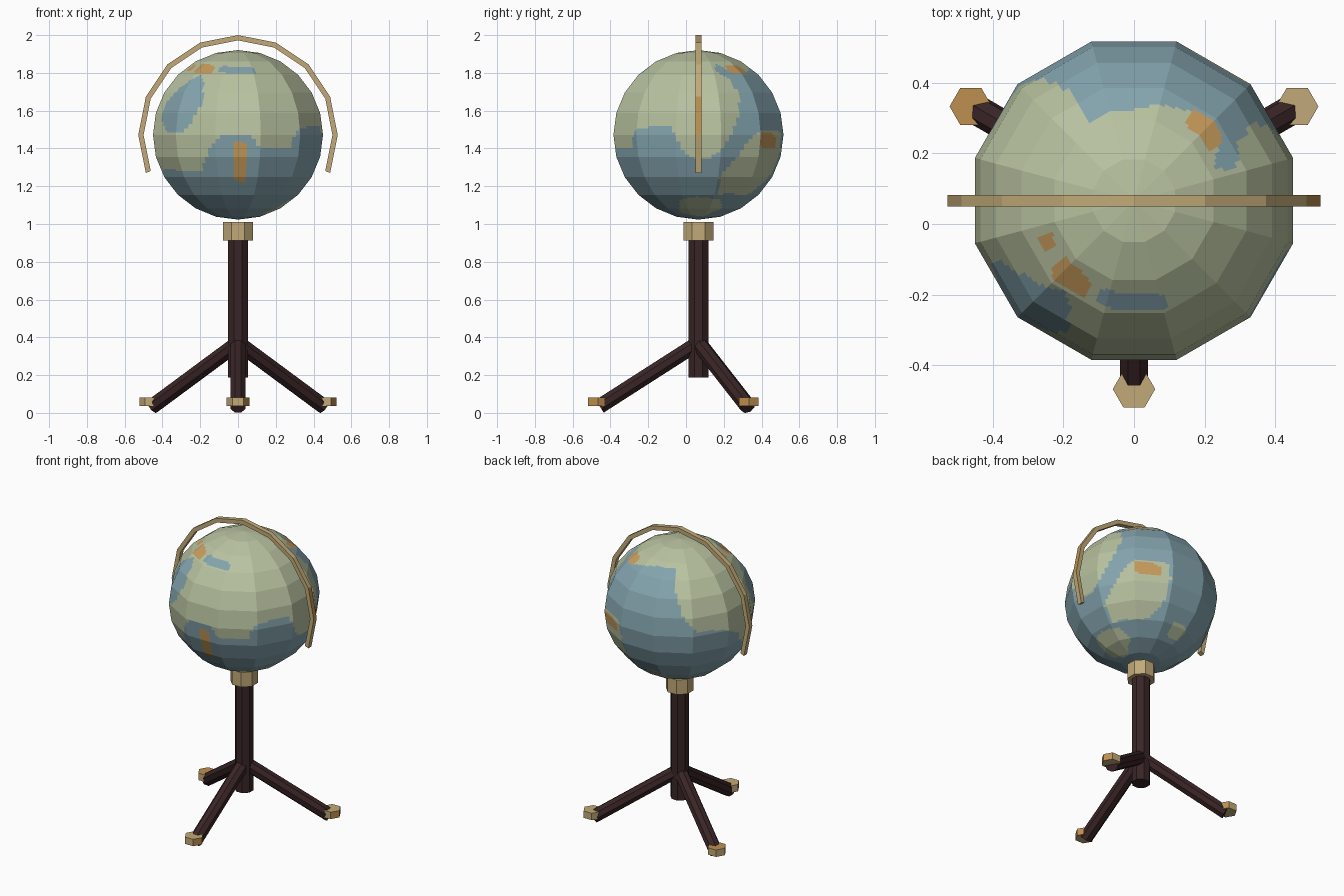
import bpy, bmesh, math
from mathutils import Matrix, Vector

cube = bpy.data.objects.get("Cube")
if cube:
    bpy.data.objects.remove(cube, do_unlink=True)

AXIS_Y = 0.066
GLOBE_Z = 1.472


def material(name, rgb):
    # sRGB bytes to linear base colour
    lin = [((c / 255 + 0.055) / 1.055) ** 2.4 for c in rgb] + [1]
    m = bpy.data.materials.new(name)
    m.use_nodes = True
    m.diffuse_color = lin
    bsdf = next(n for n in m.node_tree.nodes if n.type == "BSDF_PRINCIPLED")
    bsdf.inputs["Base Color"].default_value = lin
    return m


land = material("pale green land", (184, 194, 160))
sea = material("muted blue sea", (132, 164, 174))
ochre = material("ochre highland", (200, 156, 92))
brass = material("brass", (194, 170, 120))
amber = material("worn brass", (190, 144, 80))
wood = material("dark wood", (58, 37, 38))


def finish(name, bm, mats, location=(0, 0, 0)):
    bmesh.ops.recalc_face_normals(bm, faces=bm.faces)
    mesh = bpy.data.meshes.new(name)
    bm.to_mesh(mesh)
    bm.free()
    for m in mats:
        mesh.materials.append(m)
    obj = bpy.data.objects.new(name, mesh)
    obj.location = location
    bpy.context.collection.objects.link(obj)
    return obj


def prism(name, start, end, radius, sides, mats, turn=0.0):
    # straight bar with flat sides between two points
    start, end = Vector(start), Vector(end)
    axis = end - start
    bm = bmesh.new()
    bmesh.ops.create_cone(bm, cap_ends=True, segments=sides, radius1=radius,
                          radius2=radius, depth=axis.length,
                          matrix=Matrix.Rotation(turn, 4, "Z"))
    bm.transform(Vector((0, 0, 1)).rotation_difference(axis).to_matrix().to_4x4())
    return finish(name, bm, mats, (start + end) / 2)


def inside(lon, lat, outline):
    hit = False
    for (x1, y1), (x2, y2) in zip(outline, outline[1:] + outline[:1]):
        if (y1 > lat) != (y2 > lat) and lon < x1 + (lat - y1) * (x2 - x1) / (y2 - y1):
            hit = not hit
    return hit


def patch(west, east, south, north):
    # rectangle with clipped corners
    a, b = (east - west) / 4, (north - south) / 4
    return [(west + a, south), (east, south), (east, north - b), (east - a, north),
            (west, north), (west, south + b)]


# Outlines in longitude (0 at the front, rising toward +x) and latitude
great_sea = [(-90, -90), (-90, -14), (-75, -25), (-28, -26), (-20, -10), (-10, 0),
             (9, 0), (14, -9), (38, -10), (42, 3), (60, 7), (72, 6), (78, -9),
             (85, -16), (97, -17), (106, -10), (112, 0), (120, 16), (123, 30),
             (119, 42), (107, 50), (112, 58), (126, 50), (148, 49), (180, 56),
             (209, 56), (210, 41), (218, 15), (230, 3), (250, 2), (270, -8), (270, -90)]
west_sea = [(-66, 10), (-66, 24), (-55, 35), (-38, 46), (-30, 38), (-27, 24),
            (-34, 8), (-40, 2), (-58, 2)]
south_continent = [(109, -45), (106, -30), (117, -17), (124, -7), (132, 2), (160, 4),
                   (164, -10), (160, -32), (148, -45)]
polar_land = [(55, -70), (72, -50), (88, -48), (112, -50), (125, -62), (100, -75)]
layers = [
    (1, [great_sea, west_sea, patch(-20, 18, 47, 55)]),
    (0, [south_continent, polar_land, patch(176, 198, -56, -43)]),
    (2, [patch(-4, 7, -35, -5), patch(135, 155, -9, 1), patch(-52, -27, 47, 57),
         patch(-70, -60, 50, 57), patch(124, 148, 47, 56)]),
]

# Globe: faceted sphere, each flat facet gridded so the map can be coloured
bm = bmesh.new()
bmesh.ops.create_uvsphere(bm, u_segments=12, v_segments=12, radius=0.466,
                          matrix=Matrix.Rotation(math.radians(15), 4, "Z"))
bmesh.ops.subdivide_edges(bm, edges=bm.edges[:], cuts=9, use_grid_fill=True)
for f in bm.faces:
    c = f.calc_center_median()
    lon = math.degrees(math.atan2(c.x, -c.y))
    lon += 360 if lon < -90 else 0
    lat = math.degrees(math.asin(c.z / c.length))
    for index, outlines in layers:
        if any(inside(lon, lat, o) for o in outlines):
            f.material_index = index
bmesh.ops.scale(bm, vec=(1, 1, 0.963), verts=bm.verts)
finish("globe", bm, [land, sea, ochre], (0, AXIS_Y, GLOBE_Z))

# Meridian arc: rectangular bar swept round the globe, open at the bottom
bm = bmesh.new()
rings = []
for i in range(-5, 6):
    a = math.radians(22.5 * i)
    rings.append([bm.verts.new((r * math.sin(a), y, r * math.cos(a)))
                  for r, y in ((0.528, -0.016), (0.528, 0.016),
                               (0.5, 0.016), (0.5, -0.016))])
for i, (p, q) in enumerate(zip(rings, rings[1:])):
    for k in range(4):
        n = (k + 1) % 4
        face = bm.faces.new((p[k], p[n], q[n], q[k]))
        face.material_index = int(i == 8 and k == 0)
bm.faces.new(rings[0])
bm.faces.new(rings[-1])
finish("meridian_arc", bm, [brass, amber], (0, AXIS_Y, GLOBE_Z))

# Post and collar
eighth = math.pi / 8
prism("post", (0, AXIS_Y, 0.187), (0, AXIS_Y, 0.95), 0.058, 8, [wood], eighth)
prism("collar", (0, AXIS_Y, 0.912), (0, AXIS_Y, 1.01), 0.087, 8, [brass], eighth)

# Three legs with six-sided feet
for name, angle in (("front", -90), ("left_back", 30), ("right_back", 150)):
    a = math.radians(angle)
    out = Vector((math.cos(a), math.sin(a), 0))
    base = Vector((0, AXIS_Y, 0))
    prism(name + "_leg", base + Vector((0, 0, 0.37)),
          base + out * 0.523 + Vector((0, 0, 0.035)), 0.043, 8, [wood], eighth)
    spot = base + out * 0.533
    foot = prism(name + "_foot", spot + Vector((0, 0, 0.036)),
                 spot + Vector((0, 0, 0.082)), 0.06, 6, [brass, amber], math.pi / 6)
    # worn faces
    for p in foot.data.polygons:
        p.material_index = int(p.normal.x > 0.8 or
                               (name == "right_back" and p.normal.z > 0.9))
